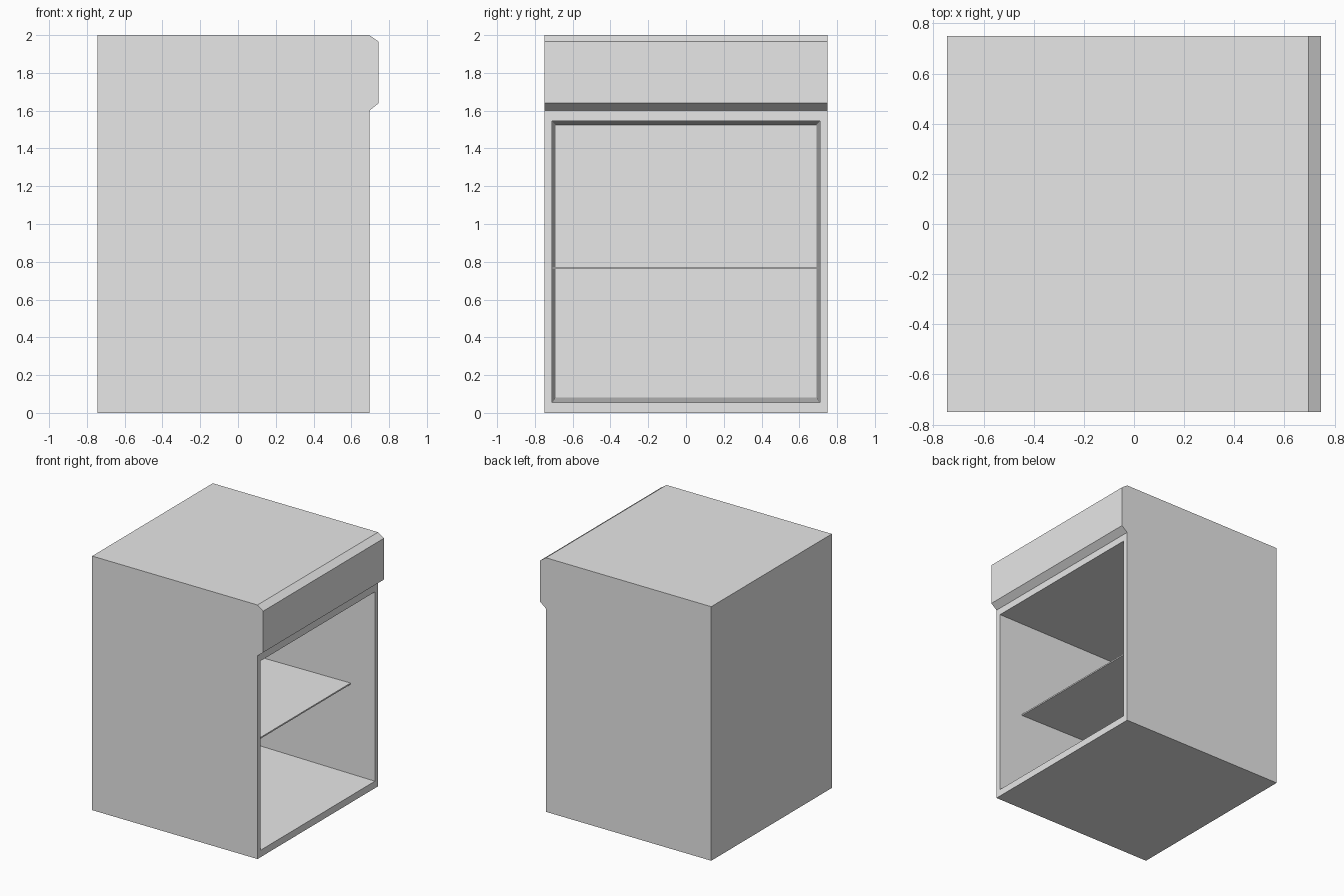
import bpy
import bmesh

cube = bpy.data.objects.get("Cube")
if cube:
    bpy.data.objects.remove(cube, do_unlink=True)

grey = bpy.data.materials.new("light_grey")
grey.use_nodes = True
COLOR = (0.8, 0.8, 0.8, 1)
grey.diffuse_color = COLOR
grey.node_tree.nodes["Principled BSDF"].inputs["Base Color"].default_value = COLOR


def finish(name, bm):
    bmesh.ops.recalc_face_normals(bm, faces=bm.faces)
    mesh = bpy.data.meshes.new(name)
    bm.to_mesh(mesh)
    bm.free()
    mesh.materials.append(grey)
    obj = bpy.data.objects.new(name, mesh)
    bpy.context.collection.objects.link(obj)
    return obj


def rectangle(bm, x, half, low, high):
    """Corner loop of a rectangle facing +x."""
    return [bm.verts.new((x, y, z)) for y, z in
            ((-half, low), (half, low), (half, high), (-half, high))]


def join_loops(bm, a, b):
    n = len(a)
    for i in range(n):
        j = (i + 1) % n
        bm.faces.new((a[i], a[j], b[j], b[i]))


BACK, FRONT, LIP, HALF = -0.745, 0.695, 0.745, 0.75

# Cabinet shell: side profile with a chamfered drawer band along the top
profile = [(BACK, 0), (FRONT, 0), (FRONT, 1.6), (LIP, 1.64),
           (LIP, 1.965), (FRONT, 2), (BACK, 2)]
bm = bmesh.new()
near = [bm.verts.new((x, -HALF, z)) for x, z in profile]
far = [bm.verts.new((x, HALF, z)) for x, z in profile]
bm.faces.new(near)
bm.faces.new(far)
join_loops(bm, near, far)

# Open compartment: frame around the mouth, walls tapering to the back
panel = [near[1], far[1], far[2], near[2]]
bm.faces.remove(bm.faces.get(panel))
if bm.edges.get((near[1], far[1])) is None:
    bm.edges.new((near[1], far[1]))
mouth = rectangle(bm, FRONT, 0.71, 0.055, 1.545)
rear = rectangle(bm, -0.70, 0.69, 0.082, 1.525)
join_loops(bm, panel, mouth)
join_loops(bm, mouth, rear)
bm.faces.new(rear)
finish("cabinet_shell", bm)

# Thin shelf, set back from the mouth
bm = bmesh.new()
shelf_back = rectangle(bm, -0.71, 0.71, 0.762, 0.773)
shelf_front = rectangle(bm, 0.485, 0.71, 0.762, 0.773)
join_loops(bm, shelf_back, shelf_front)
bm.faces.new(shelf_back)
bm.faces.new(shelf_front)
finish("shelf", bm)
